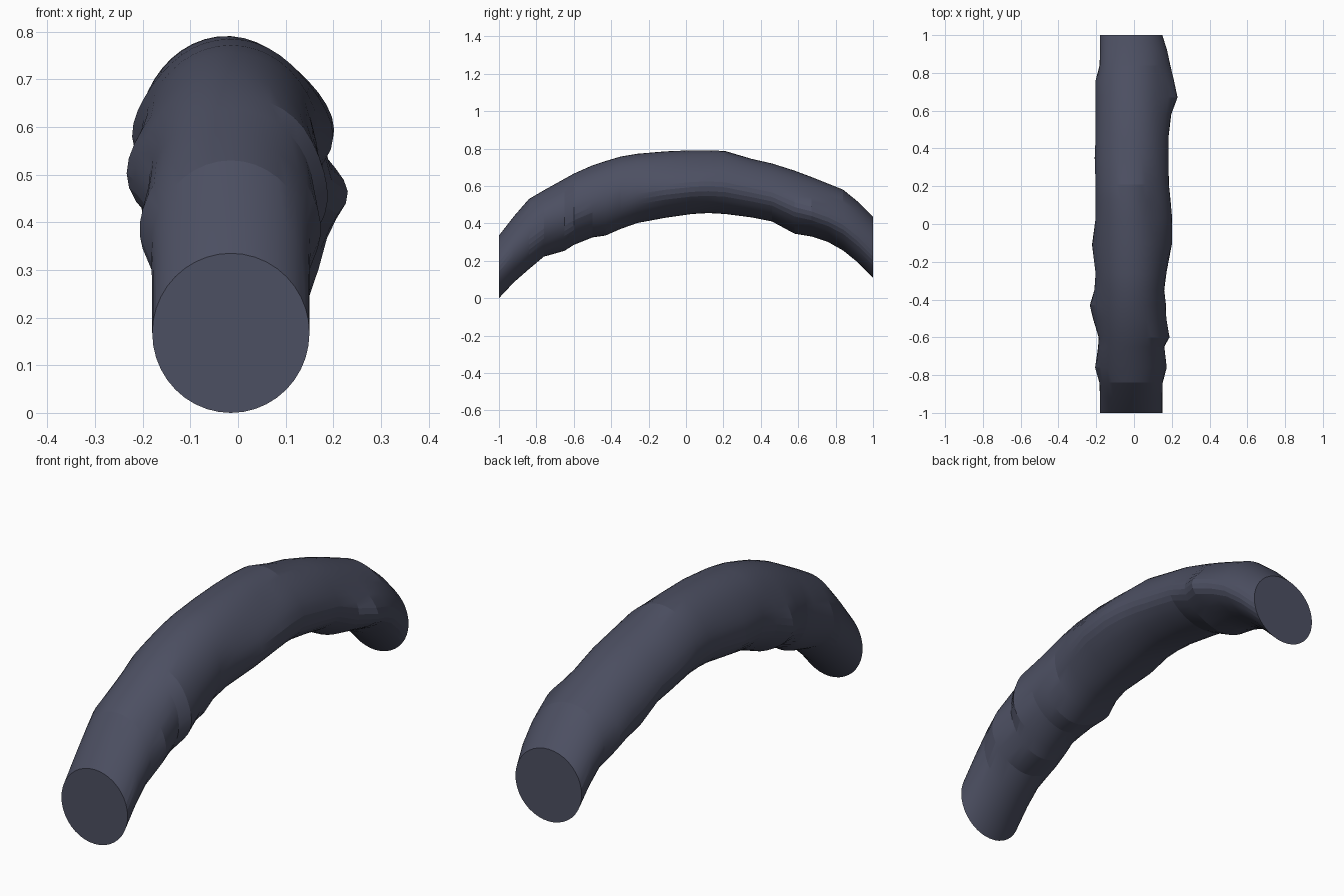
import bpy, bmesh, math

# Single slate colour
slate = bpy.data.materials.new("dark slate blue")
slate.diffuse_color = (0.073, 0.079, 0.122, 1)

# Stations along the arch: y, underside z, top z, left x, right x
stations = [
    (-1.00, 0.00, 0.335, -0.180, 0.150),
    (-0.92, 0.085, 0.438, -0.180, 0.150),
    (-0.84, 0.155, 0.53, -0.183, 0.152),
    (-0.76, 0.222, 0.577, -0.203, 0.170),
    (-0.65, 0.253, 0.638, -0.190, 0.160),
    (-0.60, 0.285, 0.665, -0.187, 0.185),
    (-0.50, 0.325, 0.71, -0.215, 0.167),
    (-0.43, 0.335, 0.733, -0.232, 0.165),
    (-0.35, 0.37, 0.757, -0.207, 0.160),
    (-0.26, 0.402, 0.772, -0.200, 0.168),
    (-0.11, 0.43, 0.785, -0.220, 0.198),
    (0.03, 0.45, 0.792, -0.200, 0.200),
    (0.12, 0.455, 0.793, -0.200, 0.192),
    (0.21, 0.45, 0.788, -0.200, 0.182),
    (0.35, 0.432, 0.745, -0.205, 0.180),
    (0.46, 0.41, 0.72, -0.200, 0.180),
    (0.58, 0.345, 0.682, -0.200, 0.195),
    (0.67, 0.33, 0.648, -0.200, 0.230),
    (0.76, 0.30, 0.612, -0.200, 0.210),
    (0.84, 0.255, 0.58, -0.182, 0.190),
    (0.92, 0.19, 0.515, -0.180, 0.172),
    (1.00, 0.11, 0.435, -0.180, 0.150),
]
# Shallow lumps and dents: y, spread along y, angle round the section, height
lumps = [(-0.60, 0.05, 40, 0.012), (0.12, 0.14, 52, -0.014), (-0.70, 0.05, 45, -0.006)]
SIDES = 40


def ring(bm, y, low, high, left, right):
    """Upright oval section; side swellings sit a little below the middle."""
    mid, half = (low + high) / 2, (high - low) / 2
    verts = []
    for i in range(SIDES):
        a = 2 * math.pi * i / SIDES
        c, s = math.cos(a), math.sin(a)
        width = right + 0.015 if c > 0 else -left - 0.015
        core = min(width, 0.177)
        swell = width - core
        if swell > 0:
            swell += 0.006
        # Swelling peaks about 20 degrees below the horizontal
        tilt = math.radians(20)
        swell *= max(abs(c) * math.cos(tilt) - s * math.sin(tilt), 0) ** 4
        r = 1 + swell / 0.17
        for ly, spread, angle, height in lumps:
            da = math.degrees(math.acos(max(-1, min(1, math.cos(a - math.radians(angle))))))
            r += height / 0.17 * math.exp(-((y - ly) / spread) ** 2 - (da / 28) ** 2)
        z_r = r - swell / 0.17
        verts.append(bm.verts.new((-0.015 + core * r * c, y, mid + half * z_r * s)))
    return verts


# Arched tube with flat end caps
bm = bmesh.new()
rings = [ring(bm, *st) for st in stations]
for a, b in zip(rings, rings[1:]):
    for i in range(SIDES):
        j = (i + 1) % SIDES
        bm.faces.new((a[i], a[j], b[j], b[i]))
bm.faces.new(rings[0])
bm.faces.new(rings[-1])
bmesh.ops.recalc_face_normals(bm, faces=bm.faces)
mesh = bpy.data.meshes.new("arched_tube")
bm.to_mesh(mesh)
bm.free()
mesh.materials.append(slate)
tube = bpy.data.objects.new("arched_tube", mesh)
bpy.context.collection.objects.link(tube)

# Lightly faceted sides, crisp end rims
bpy.context.view_layer.objects.active = tube
tube.select_set(True)
bpy.ops.object.shade_smooth_by_angle(angle=math.radians(12))
